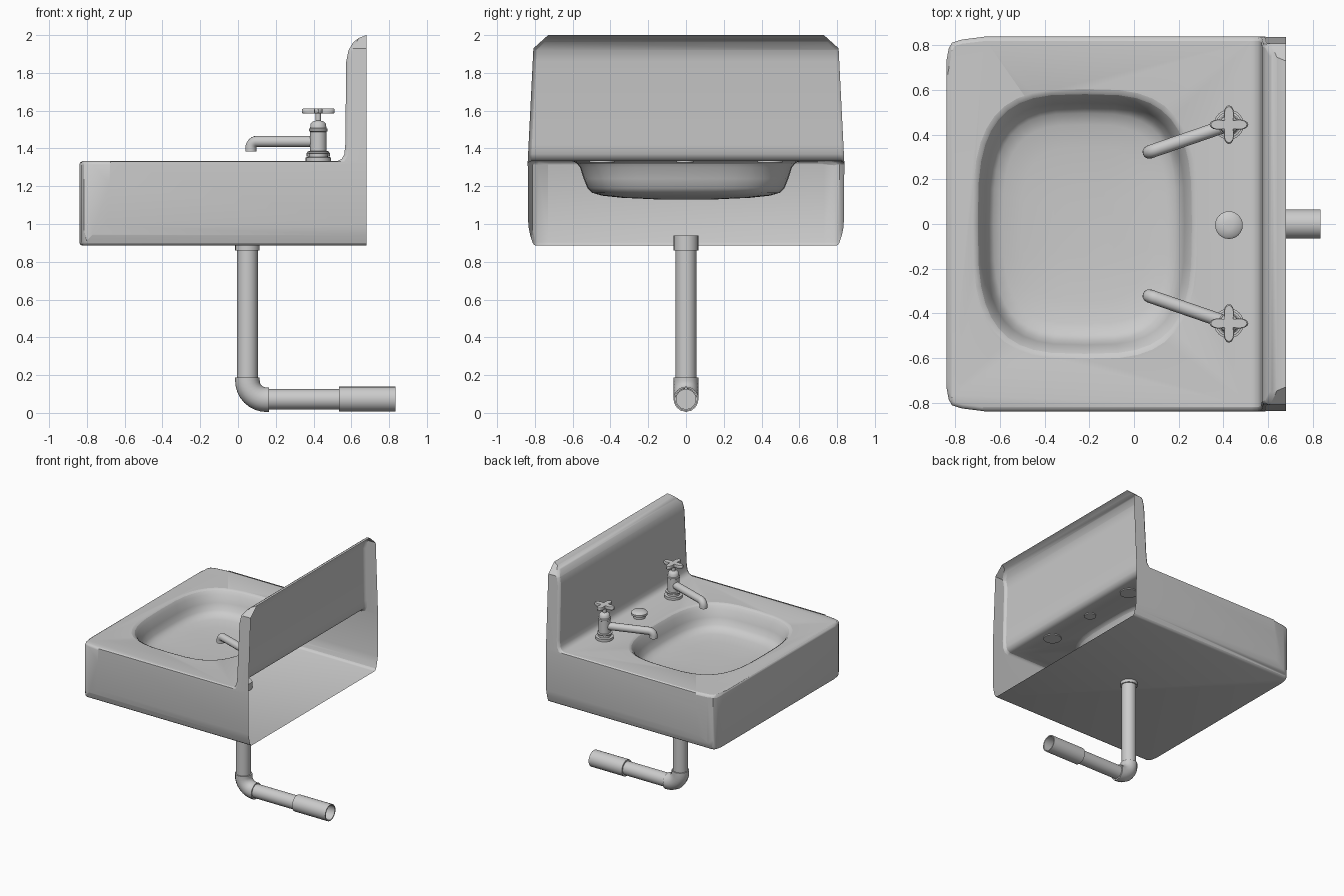
import bpy, bmesh, math
from mathutils import Matrix, Vector

if "Cube" in bpy.data.objects:
    bpy.data.objects.remove(bpy.data.objects["Cube"])


def add_object(name, bm, angle=40):
    bmesh.ops.recalc_face_normals(bm, faces=bm.faces)
    me = bpy.data.meshes.new(name)
    bm.to_mesh(me)
    bm.free()
    ob = bpy.data.objects.new(name, me)
    bpy.context.collection.objects.link(ob)
    smooth(ob, angle)
    return ob


def smooth(ob, angle=40):
    bpy.ops.object.select_all(action='DESELECT')
    ob.select_set(True)
    bpy.context.view_layer.objects.active = ob
    bpy.ops.object.shade_smooth_by_angle(angle=math.radians(angle))


def loft(name, rings, caps=True):
    bm = bmesh.new()
    loops = [[bm.verts.new(p) for p in ring] for ring in rings]
    n = len(loops[0])
    for a, b in zip(loops, loops[1:]):
        for i in range(n):
            bm.faces.new((a[i], a[(i + 1) % n], b[(i + 1) % n], b[i]))
    if caps:
        bm.faces.new(loops[0])
        bm.faces.new(loops[-1])
    return add_object(name, bm)


def lathe(name, profile, loc, axis='Z', caps=True, n=24):
    rot = Matrix.Rotation(math.pi / 2, 4, 'Y') if axis == 'X' else Matrix()
    m = Matrix.Translation(loc) @ rot
    return loft(name, [[m @ Vector((r * math.cos(t), r * math.sin(t), z))
                        for t in (math.tau * i / n for i in range(n))]
                       for r, z in profile], caps)


def sweep(name, pts, r):
    cu = bpy.data.curves.new(name, 'CURVE')
    cu.dimensions = '3D'
    cu.bevel_depth, cu.bevel_resolution, cu.use_fill_caps = r, 4, True
    sp = cu.splines.new('POLY')
    sp.points.add(len(pts) - 1)
    for q, p in zip(sp.points, pts):
        q.co = (*p, 1)
    ob = bpy.data.objects.new(name, cu)
    bpy.context.collection.objects.link(ob)
    bpy.ops.object.select_all(action='DESELECT')
    ob.select_set(True)
    bpy.context.view_layer.objects.active = ob
    bpy.ops.object.convert(target='MESH')
    smooth(bpy.context.object)


def apply_mods(ob):
    dg = bpy.context.evaluated_depsgraph_get()
    me = bpy.data.meshes.new_from_object(ob.evaluated_get(dg))
    ob.modifiers.clear()
    ob.data = me


def boolean(ob, cutter, op):
    md = ob.modifiers.new('bool', 'BOOLEAN')
    md.operation, md.object, md.solver = op, cutter, 'EXACT'
    apply_mods(ob)
    bpy.data.objects.remove(cutter)


def mirrored(half):
    return half + [(-a, b) for a, b in reversed(half)]


# Sink body: side profile trimmed by the back and plan outlines
side = [(.68, .885), (-.84, .885), (-.84, 1.315), (-.835, 1.327), (-.82, 1.333),
        (.525, 1.333), (.55, 1.345), (.563, 1.37), (.568, 1.42), (.573, 1.86),
        (.585, 1.92), (.61, 1.962), (.64, 1.985), (.68, 2.0)]
back = mirrored([(.805, .87), (.812, .9), (.825, .94), (.835, .99), (.838, 1.33),
                 (.808, 1.93), (.73, 2.0), (.6, 2.1)])
plan = mirrored([(.65, -.86), (.73, -.84), (.785, -.83), (.812, -.815), (.826, -.77),
                 (.837, -.68), (.87, -.5), (.87, .9)])
body = loft('sink_body', [[(x, y, z) for x, z in side] for y in (-1, 1)])
boolean(body, loft('cut_back', [[(x, y, z) for y, z in back] for x in (-1, 1)]), 'INTERSECT')
boolean(body, loft('cut_plan', [[(x, y, z) for y, x in plan] for z in (.5, 2.5)]), 'INTERSECT')


# Bowl: rounded-square loops sinking into the deck
def squircle(s, z, n=40, e=2 / 3.2):
    out = []
    for i in range(n):
        t = math.tau * i / n
        c, d = math.cos(t), math.sin(t)
        out.append((-.22 + .47 * s * math.copysign(abs(c) ** e, c),
                    .57 * s * math.copysign(abs(d) ** e, d), z))
    return out


bowl = [(1.06, 1.36), (1.02, 1.325), (.985, 1.3), (.95, 1.24), (.915, 1.19),
        (.87, 1.165), (.78, 1.15), (.6, 1.139), (.3, 1.131)]
boolean(body, loft('cut_bowl', [squircle(s, z) for s, z in bowl]), 'DIFFERENCE')

# The back of the shell is open
bm = bmesh.new()
bm.from_mesh(body.data)
bmesh.ops.delete(bm, geom=[f for f in bm.faces if f.calc_center_median().x > .679],
                 context='FACES')
bm.to_mesh(body.data)
bm.free()
bev = body.modifiers.new('bevel', 'BEVEL')
bev.width, bev.segments, bev.limit_method = .018, 2, 'ANGLE'
bev.angle_limit, bev.use_clamp_overlap = math.radians(55), False
apply_mods(body)
smooth(body, 50)

# Drain pipe, elbow and wall coupling
lathe('drain_collar', [(.065, .86), (.065, .94)], (.05, 0, 0))
lathe('drain_pipe', [(.055, .17), (.055, .87)], (.05, 0, 0))
arc = [(.15 - .1 * math.cos(a), 0, .17 - .1 * math.sin(a))
       for a in (math.pi / 2 * i / 8 for i in range(9))]
sweep('elbow', [(.05, 0, .188)] + arc + [(.165, 0, .07)], .065)
lathe('waste_pipe', [(.054, .15), (.054, .55)], (0, 0, .072), 'X')
lathe('wall_coupling', [(.054, .535), (.066, .535), (.066, .835), (.058, .835), (.058, .56)],
      (0, 0, .073), 'X', caps=False)

# Centre knob on the deck
lathe('deck_knob', [(.045, 1.325), (.045, 1.355), (.061, 1.358), (.062, 1.375),
                    (.052, 1.385), (.02, 1.391)], (.425, -.005, 0))

# Two mirrored taps
tap = [(.067, 1.325), (.067, 1.353), (.048, 1.355), (.048, 1.373), (.058, 1.375),
       (.058, 1.384), (.044, 1.386), (.044, 1.488), (.049, 1.492), (.049, 1.504),
       (.043, 1.508), (.041, 1.53), (.03, 1.543), (.014, 1.547), (.014, 1.59)]
for s, tag in ((1, 'left'), (-1, 'right')):
    y = .445 * s
    lathe('tap_body_' + tag, tap, (.425, y, 0))
    # spout with a down-turned tip
    root, tip = Vector((.425, y, 1.437)), Vector((.068, .322 * s, 1.437))
    d = (tip - root).normalized()
    bend = [tip - d * .035 * (1 - math.sin(a)) - Vector((0, 0, .035 * (1 - math.cos(a))))
            for a in (math.pi / 2 * i / 6 for i in range(7))]
    sweep('spout_' + tag, [root] + bend + [tip - Vector((0, 0, .052))], .03)
    # four-lobed handle
    star = [(r * math.cos(t), r * math.sin(t)) for t, r in
            ((math.tau * i / 48, .058 + .029 * math.cos(4 * math.tau * i / 48))
             for i in range(48))]
    loft('handle_' + tag, [[(.425 + a * k, y + b * k, z) for a, b in star]
                           for k, z in ((.93, 1.585), (1, 1.59), (1, 1.606), (.93, 1.611))])
